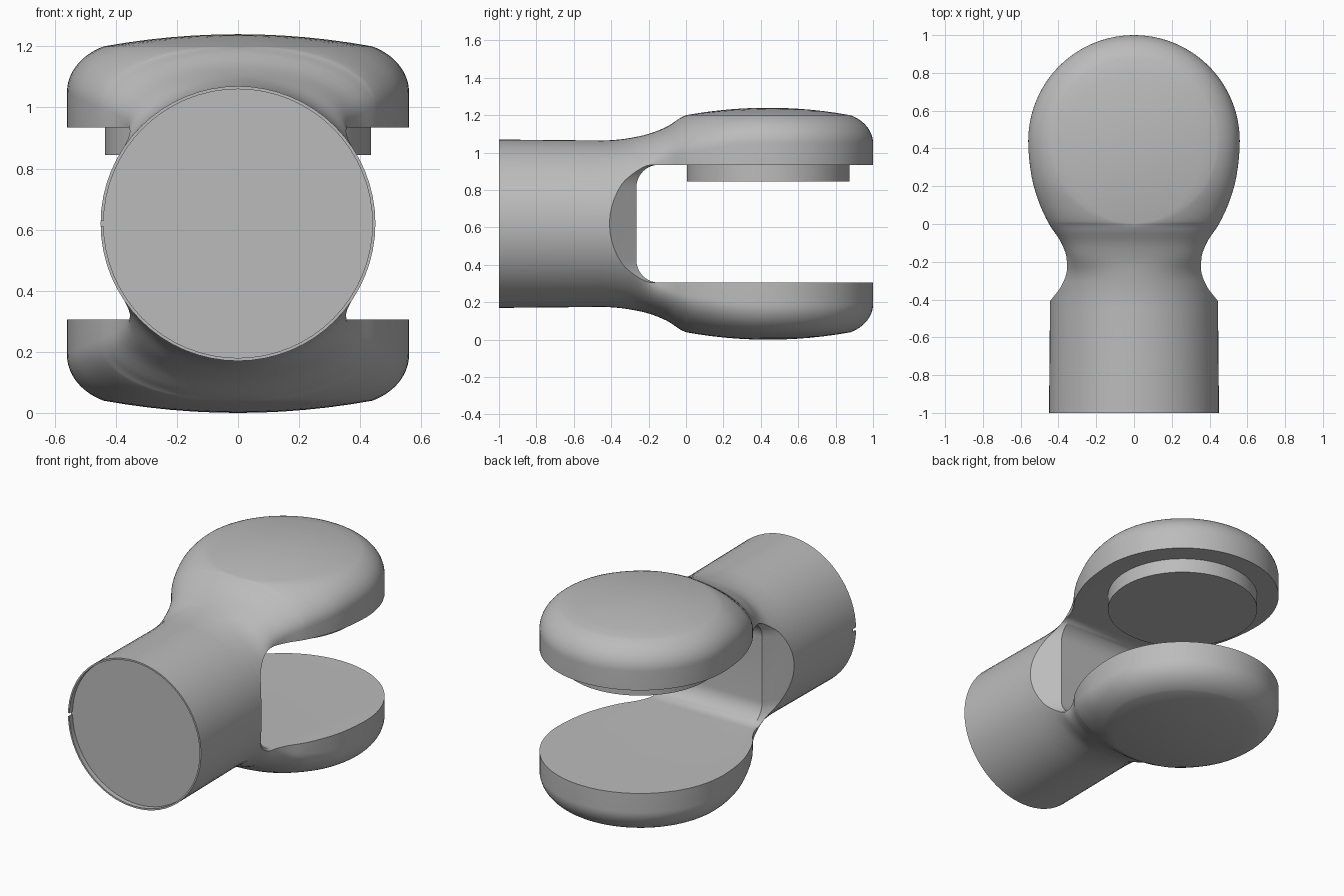
import bpy, bmesh
from math import sin, cos, pi, sqrt, radians

if "Cube" in bpy.data.objects:
    bpy.data.objects.remove(bpy.data.objects["Cube"], do_unlink=True)

MID, HEAD_Y, CAP_R = 0.62, 0.44, 0.44   # symmetry height, fork head centre, crown radius

grey = bpy.data.materials.new("steel_grey")
grey.use_nodes = True
grey.diffuse_color = (0.5, 0.5, 0.5, 1)
grey.node_tree.nodes["Principled BSDF"].inputs["Base Color"].default_value = (0.5, 0.5, 0.5, 1)

# y, half width, height where the side starts to round, crest height
KEYS = [(-1, .45, .62, 1.07), (-.45, .445, .62, 1.065), (-.36, .445, .62, 1.07),
        (-.29, .44, .64, 1.08), (-.2, .36, .9, 1.10), (-.1, .385, .965, 1.14),
        (0, .45, 1.0, 1.2), (.12, .505, 1.02, 1.2), (.25, .542, 1.04, 1.2), (.44, .56, 1.05, 1.2)]


def smooth_key(y, col):
    """Smooth curve through one column of KEYS."""
    last = len(KEYS) - 1
    i = max(k for k in range(last) if KEYS[k][0] <= y + 1e-9)
    def slope(k):
        if k in (0, 1, last):
            return 0
        return (KEYS[k + 1][col] - KEYS[k - 1][col]) / (KEYS[k + 1][0] - KEYS[k - 1][0])
    p, q = KEYS[i], KEYS[i + 1]
    h = q[0] - p[0]
    t = (y - p[0]) / h
    s = t * t * (3 - 2 * t)
    return (p[col] * (1 - s) + q[col] * s
            + h * slope(i) * t * (1 - t) ** 2 - h * slope(i + 1) * t * t * (1 - t))


def half_section(y):
    """Half outline (x, z) from top centre round the side to bottom centre."""
    w = smooth_key(y, 1)
    zb = max(MID, smooth_key(y, 2))
    zt = min(1.2, smooth_key(y, 3))
    a = sqrt(max(0, CAP_R ** 2 - (y - HEAD_Y) ** 2)) if y > 1e-6 else 0
    pts = []
    for k in range(6):                       # shallow domed crown
        x = a * k / 6
        rise = .04 * (1 - (x * x + (y - HEAD_Y) ** 2) / CAP_R ** 2) if a else 0
        pts.append((x, zt + rise))
    f0 = radians(25) * min(1, a / .3)
    for k in range(17):                      # rounded shoulder
        f = f0 + (pi / 2 - f0) * k / 16
        pts.append((a + (w - a) * (sin(f) - sin(f0)) / (1 - sin(f0)),
                    zb + (zt - zb) * cos(f) / cos(f0)))
    return pts + [(x, 2 * MID - z) for x, z in reversed(pts)]


def add_grid(bm, rows):
    rows = [[bm.verts.new(p) for p in row] for row in rows]
    for r, s in zip(rows, rows[1:]):
        for j in range(len(r) - 1):
            bm.faces.new((r[j], r[j + 1], s[j + 1], s[j]))


def finish(bm, name):
    bmesh.ops.remove_doubles(bm, verts=bm.verts, dist=1e-4)
    bmesh.ops.dissolve_degenerate(bm, dist=1e-5, edges=bm.edges)
    bmesh.ops.holes_fill(bm, edges=[e for e in bm.edges if e.is_boundary], sides=0)
    bmesh.ops.recalc_face_normals(bm, faces=bm.faces)
    mesh = bpy.data.meshes.new(name)
    bm.to_mesh(mesh)
    bm.free()
    mesh.materials.append(grey)
    ob = bpy.data.objects.new(name, mesh)
    bpy.context.collection.objects.link(ob)
    return ob


def activate(ob):
    bpy.ops.object.select_all(action='DESELECT')
    ob.select_set(True)
    bpy.context.view_layer.objects.active = ob


def cut(ob, cutter):
    cutter.hide_render = True
    mod = ob.modifiers.new("cut", 'BOOLEAN')
    mod.operation, mod.solver, mod.object = 'DIFFERENCE', 'EXACT', cutter
    activate(ob)
    bpy.ops.object.modifier_apply(modifier=mod.name)
    bpy.data.objects.remove(cutter, do_unlink=True)


def cylinder(name, r, depth, loc, rot=(0, 0, 0)):
    bpy.ops.mesh.primitive_cylinder_add(vertices=64, radius=r, depth=depth, location=loc, rotation=rot)
    ob = bpy.context.object
    ob.name = name
    ob.data.materials.append(grey)
    return ob


# Fork body: shank and neck lofted along y, head turned about its own axis
stations = [-1, -.72] + [-.45 + .025 * k for k in range(18)]
stations += [HEAD_Y - CAP_R * cos(pi / 2 * k / 14) for k in range(15)]
bm = bmesh.new()
for side in (1, -1):
    add_grid(bm, [[(side * x, y, z) for x, z in half_section(y)] for y in stations])
add_grid(bm, [[(x * cos(pi * k / 48), HEAD_Y + x * sin(pi * k / 48), z)
               for x, z in half_section(HEAD_Y)] for k in range(49)])
fork = finish(bm, "fork_body")

# Slot between the arms, with filleted corners and flared sides
R, END, HALF = .12, -.265, .315
corner = [(END + R - R * sin(pi / 2 * k / 10), HALF - R + R * cos(pi / 2 * k / 10)) for k in range(11)]
profile = [(1.3, HALF)] + corner + [(y, -z) for y, z in reversed(corner)] + [(1.3, -HALF)]
bm = bmesh.new()
add_grid(bm, [[(x, y - 1.25 * max(0, abs(x) - .33), MID + z) for y, z in profile + profile[:1]]
              for x in (-.7, -.33, .33, .7)])
cut(fork, finish(bm, "slot_cutter"))

# Shallow recess in the shank end, with a small notch in its rim
cut(fork, cylinder("recess_cutter", .44, .06, (0, -1, MID), (pi / 2, 0, 0)))
bpy.ops.mesh.primitive_cube_add(size=1, location=(-.45, -1, MID))
notch = bpy.context.object
notch.scale = (.06, .06, .02)
cut(fork, notch)

# Round pad under the upper arm
pad = cylinder("clamp_pad", .435, .1, (0, HEAD_Y, .895))

for ob in (fork, pad):
    activate(ob)
    bpy.ops.object.shade_smooth_by_angle(angle=radians(30))
